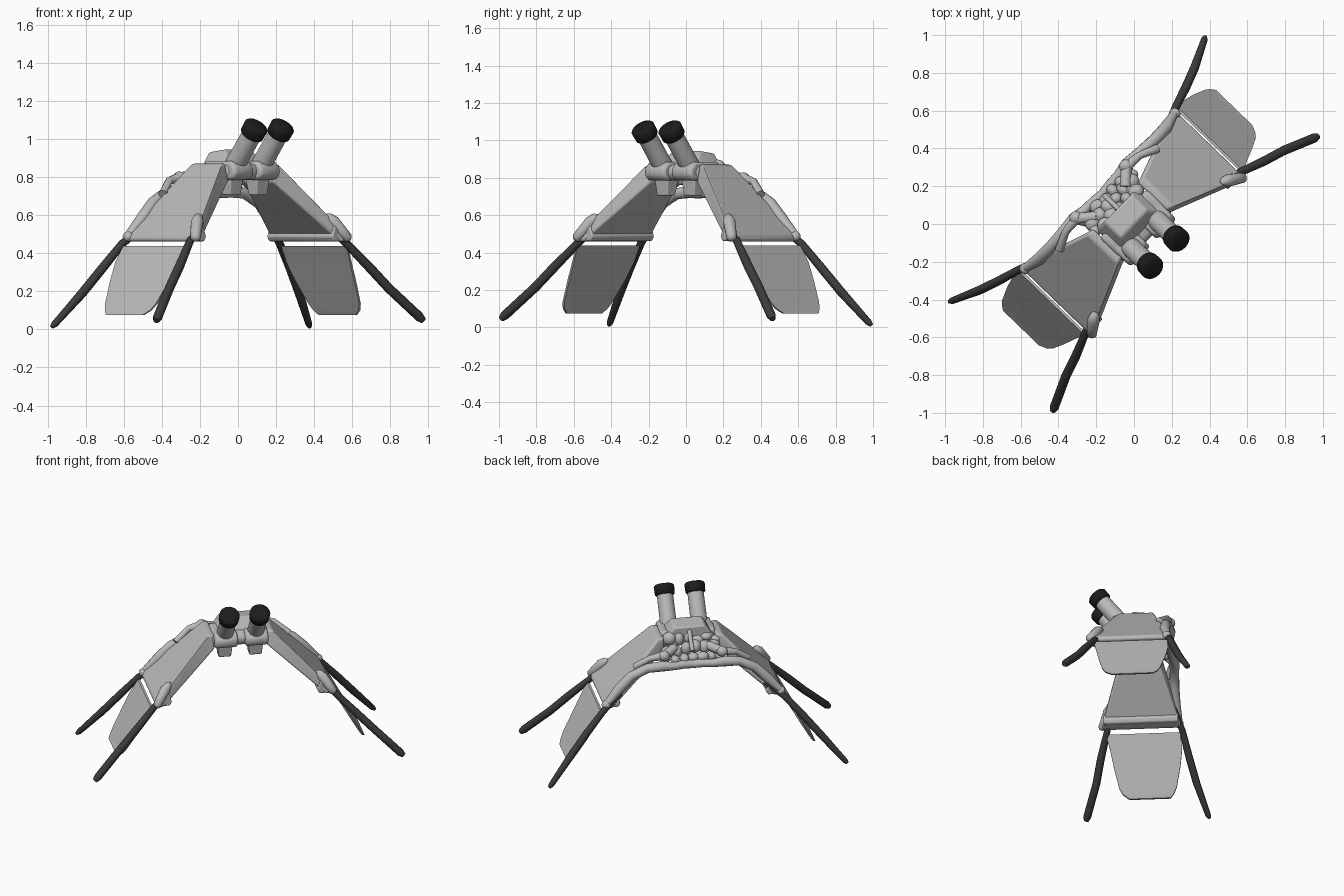
import bpy, bmesh, math, random
from mathutils import Vector

if "Cube" in bpy.data.objects:
    bpy.data.objects.remove(bpy.data.objects["Cube"])

random.seed(4)
TURN = math.radians(46)          # the whole model stands diagonally


def material(name, c):
    m = bpy.data.materials.new(name)
    m.diffuse_color = (c, c, c, 1)
    m.use_nodes = True
    m.node_tree.nodes["Principled BSDF"].inputs["Base Color"].default_value = m.diffuse_color
    return m


GREY = material("light grey", 0.49)
DARK = material("dark grey", 0.045)
BLACK = material("black", 0.012)


def P(u, w, z):
    """u = along the span, w = towards the eyepieces, z = up"""
    return Vector((u, -w, z))


def finish(name, bm, mat, bevel=0, angle=35):
    bmesh.ops.recalc_face_normals(bm, faces=bm.faces)
    me = bpy.data.meshes.new(name)
    bm.to_mesh(me)
    bm.free()
    me.materials.append(mat)
    ob = bpy.data.objects.new(name, me)
    bpy.context.collection.objects.link(ob)
    ob.rotation_euler.z = TURN
    if bevel:
        b = ob.modifiers.new("bevel", 'BEVEL')
        b.width, b.segments = bevel, 3
        b.limit_method, b.angle_limit = 'ANGLE', math.radians(25)
    bpy.ops.object.select_all(action='DESELECT')
    ob.select_set(True)
    bpy.context.view_layer.objects.active = ob
    bpy.ops.object.shade_smooth_by_angle(angle=math.radians(angle))
    return ob


def hull(name, pts, mat, bevel=0):
    bm = bmesh.new()
    for p in pts:
        bm.verts.new(p)
    r = bmesh.ops.convex_hull(bm, input=bm.verts)
    junk = {v for v in r["geom_interior"] + r["geom_unused"] if isinstance(v, bmesh.types.BMVert)}
    bmesh.ops.delete(bm, geom=list(junk), context='VERTS')
    bmesh.ops.dissolve_limit(bm, angle_limit=0.03, verts=bm.verts, edges=bm.edges)
    return finish(name, bm, mat, bevel)


def tube(name, pts, radii, mat, sides=12):
    """Rings swept along a path, one radius for each point"""
    bm = bmesh.new()
    rings = []
    for i, p in enumerate(pts):
        d = (pts[min(i + 1, len(pts) - 1)] - pts[max(i - 1, 0)]).normalized()
        a = d.cross(Vector((0.31, 0.9, 0.3))).normalized()
        b = d.cross(a)
        rings.append([bm.verts.new(p + radii[i] * (a * math.cos(t) + b * math.sin(t)))
                      for t in (2 * math.pi * k / sides for k in range(sides))])
    for r0, r1 in zip(rings, rings[1:]):
        for k in range(sides):
            j = (k + 1) % sides
            bm.faces.new((r0[k], r0[j], r1[j], r1[k]))
    bm.faces.new(rings[0])
    bm.faces.new(rings[-1])
    return finish(name, bm, mat, 0, 50)


def blob(name, p, size, mat=GREY):
    bm = bmesh.new()
    bmesh.ops.create_icosphere(bm, subdivisions=3, radius=1)
    for v in bm.verts:
        v.co = Vector((v.co.x * size[0], v.co.y * size[1], v.co.z * size[2])) + p
    return finish(name, bm, mat, 0, 60)


for s, side in ((1, "right"), (-1, "left")):
    # Sloping wing panel, wider and thinner towards the bottom
    prof = [(0.17, 0.87, -0.135, 0.075), (0.21, 0.87, -0.14, 0.085), (0.585, 0.485, -0.272, 0.245),
            (0.58, 0.46, -0.27, 0.245), (0.53, 0.46, -0.26, 0.24),
            (0.47, 0.54, -0.235, 0.215), (0.17, 0.775, -0.13, 0.095)]
    hull(side + "_wing_panel", [P(s * u, w, z) for u, z, a, b in prof for w in (a, b)], GREY, 0.014)
    # Lip under the lower edge
    hull(side + "_panel_lip", [P(s * u, w, z) for u, z in
         ((0.495, 0.545), (0.475, 0.485), (0.49, 0.462), (0.57, 0.462), (0.545, 0.515))
         for w in (-0.25, 0.23)], GREY, 0.008)

    # Thin flap hanging below the panel: w limits row by row
    rows = [(0.605, 0.437, -0.255, 0.222), (0.655, 0.35, -0.265, 0.198), (0.71, 0.25, -0.25, 0.178),
            (0.775, 0.135, -0.222, 0.148), (0.795, 0.1, -0.205, 0.125), (0.812, 0.074, -0.18, 0.085)]
    bm = bmesh.new()
    grid = [[bm.verts.new(P(s * (u + o), w, z)) for o in (0, -0.014) for w in (a, b)]
            for u, z, a, b in rows]
    for r0, r1 in zip(grid, grid[1:]):
        for i, j in ((0, 1), (1, 3), (3, 2), (2, 0)):
            bm.faces.new((r0[i], r0[j], r1[j], r1[i]))
    for r in (grid[0], grid[-1]):
        bm.faces.new((r[0], r[1], r[3], r[2]))
    finish(side + "_flap", bm, GREY)

    # Front and back legs, slightly bent
    tube(side + "_front_leg", [P(s * u, w, z) for u, w, z in
         ((0.45, 0.165, 0.575), (0.59, 0.215, 0.455), (0.72, 0.265, 0.325),
          (0.83, 0.3, 0.215), (0.99, 0.37, 0.064), (1.01, 0.378, 0.045))],
         [0.016, 0.021, 0.025, 0.025, 0.025, 0.016], DARK)
    tube(side + "_back_leg", [P(s * u, w, z) for u, w, z in
         ((0.47, -0.225, 0.545), (0.595, -0.27, 0.45), (0.71, -0.305, 0.32),
          (0.82, -0.345, 0.19), (0.96, -0.41, 0.028), (0.976, -0.418, 0.012))],
         [0.016, 0.021, 0.024, 0.024, 0.018, 0.01], DARK)

    # Rounded foot, bump and hinge corner of the panel
    tube(side + "_front_corner", [P(s * u, w, z) for u, w, z in
         ((0.585, 0.25, 0.468), (0.577, 0.246, 0.478), (0.55, 0.225, 0.515),
          (0.515, 0.2, 0.565), (0.49, 0.185, 0.59), (0.475, 0.18, 0.6))],
         [0.012, 0.026, 0.03, 0.033, 0.024, 0.008], GREY, 16)
    blob(side + "_back_corner", P(s * 0.57, -0.25, 0.487), (0.03, 0.03, 0.028))

    # Rim that runs along the back edge into the rear rail
    tube(side + "_back_rim", [P(s * u, w, z) for u, w, z in
         ((0.58, -0.255, 0.48), (0.48, -0.232, 0.585), (0.4, -0.232, 0.665), (0.3, -0.24, 0.715),
          (0.2, -0.247, 0.725), (0.13, -0.24, 0.715), (0.06, -0.235, 0.72), (0, -0.23, 0.715))],
         [0.02, 0.034, 0.032, 0.03, 0.034, 0.026, 0.028, 0.026], GREY)
    tube(side + "_upper_strut", [P(s * u, w, z) for u, w, z in
         ((0.37, -0.19, 0.71), (0.28, -0.232, 0.78), (0.19, -0.24, 0.795), (0.11, -0.17, 0.81))],
         [0.024, 0.02, 0.03, 0.03], GREY)
    blob(side + "_rear_knob", P(s * 0.19, -0.245, 0.795), (0.036, 0.034, 0.034))
    tube(side + "_lower_strut", [P(s * 0.2, -0.245, 0.72), P(s * 0.16, -0.18, 0.77),
         P(s * 0.09, -0.1, 0.82)], [0.026, 0.026, 0.03], GREY)

    # Eyepiece tube with a dark cup
    d = P(0, 0.61, 0.79).normalized()
    top = P(s * 0.1, 0.214, 1.045)
    tube(side + "_eyepiece_tube", [top - d * 0.25, top], [0.054, 0.052], GREY, 28)
    tube(side + "_eyepiece_cup", [top + d * t for t in (-0.034, -0.028, 0.025, 0.034, 0.034, 0.02)],
         [0.058, 0.064, 0.066, 0.058, 0.038, 0.03], BLACK, 28)
    # Prism housing lobe and small wedge below
    hull(side + "_housing_lobe", [P(s * u, w, z) for u in (0.025, 0.175) for w, z in
         ((0.0, 0.785), (0.12, 0.785), (0.145, 0.81), (0.145, 0.85), (0.11, 0.885), (0.0, 0.885))],
         GREY, 0.024)
    hull(side + "_lower_wedge", [P(s * u, w, z) for u, w, z in
         ((0.05, 0.0, 0.8), (0.15, 0.0, 0.8), (0.05, 0.09, 0.8), (0.15, 0.09, 0.8),
          (0.06, 0.02, 0.705), (0.14, 0.02, 0.705), (0.06, 0.08, 0.705), (0.14, 0.08, 0.705))],
         GREY, 0.006)

# Central body: low front bridge and raised tapering rear block
hull("front_bridge", [P(u, w, z) for u in (-0.18, 0.18) for w, z in
     ((-0.08, 0.785), (0.09, 0.785), (0.115, 0.82), (0.105, 0.86), (0.03, 0.885), (-0.08, 0.885))],
     GREY, 0.02)
hull("rear_block", [P(s * u, w, z) for s in (-1, 1) for u, w, z in
     ((0.165, -0.12, 0.84), (0.165, 0.05, 0.84), (0.1, -0.12, 0.93), (0.1, 0.0, 0.945),
      (0.13, 0.06, 0.875))], GREY, 0.012)

# Lumpy mechanism between the body and the rear rail
tube("centre_bolt", [P(0, -0.1, 0.91), P(0, -0.215, 0.8)], [0.014, 0.014], GREY)
for i in range(18):
    u = -0.17 + 0.34 * i / 17
    k = i % 3
    w = -0.115 - 0.04 * k + random.uniform(-0.012, 0.012)
    z = 0.84 - 0.045 * k + random.uniform(-0.015, 0.015)
    blob("mechanism_lump_%02d" % i, P(u, w, z),
         [random.uniform(0.026, 0.046) for _ in range(3)])
